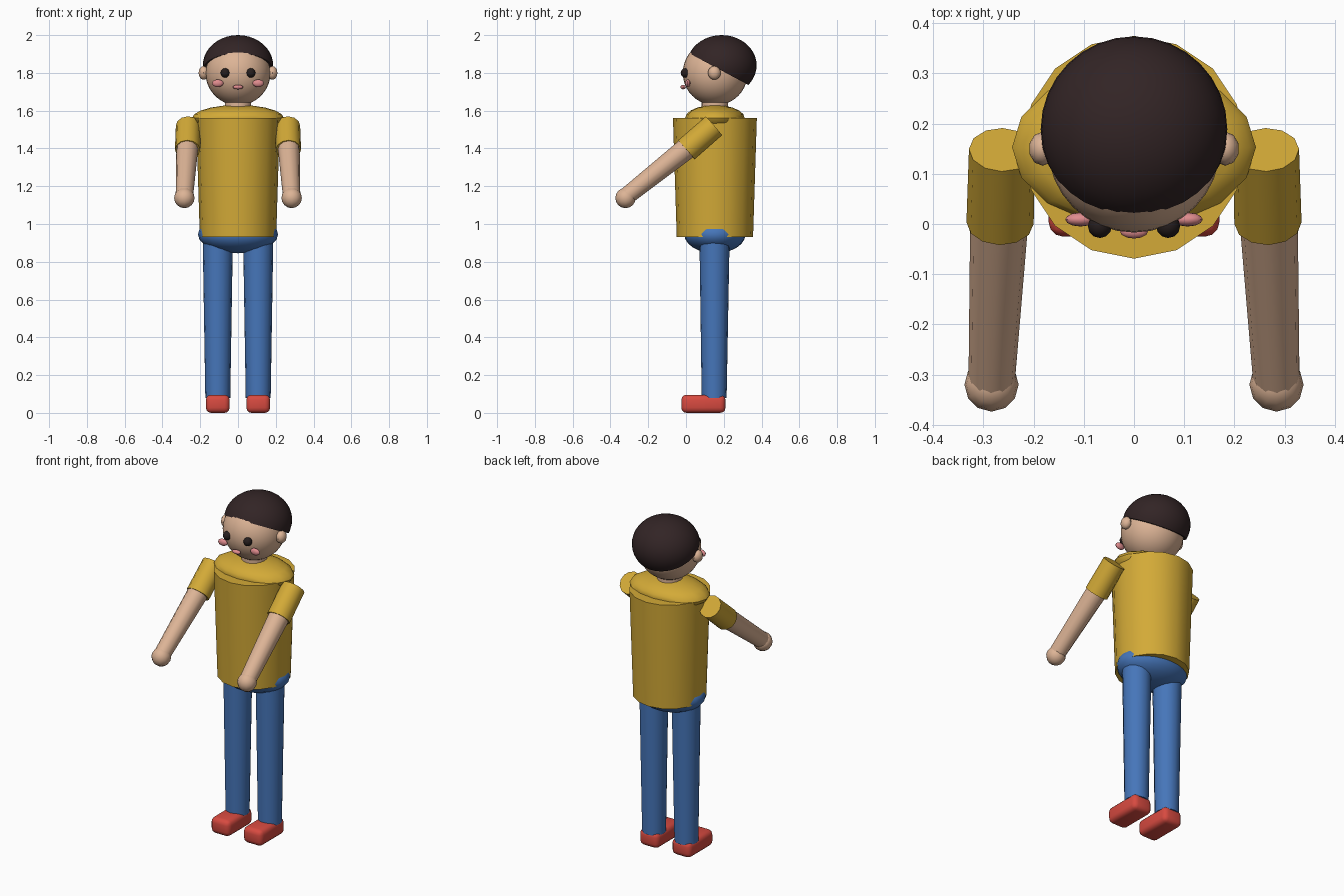
import bpy, bmesh, math
from mathutils import Vector

cube = bpy.data.objects.get("Cube")
if cube:
    bpy.data.objects.remove(cube, do_unlink=True)


def lin(c):
    c /= 255
    return c / 12.92 if c <= 0.04045 else ((c + 0.055) / 1.055) ** 2.4


def material(name, r, g, b):
    m = bpy.data.materials.new(name)
    col = (lin(r), lin(g), lin(b), 1)
    m.use_nodes = True
    m.diffuse_color = col
    bsdf = m.node_tree.nodes["Principled BSDF"]
    bsdf.inputs["Base Color"].default_value = col
    bsdf.inputs["Roughness"].default_value = 0.8
    return m


SKIN = material("skin", 221, 180, 150)
SHIRT = material("mustard shirt", 211, 170, 55)
DENIM = material("blue trousers", 70, 118, 186)
RED = material("red shoes", 215, 74, 64)
HAIR = material("dark brown hair", 50, 36, 37)
EYE = material("eye black", 38, 30, 30)
PINK = material("pink", 224, 140, 142)


def finish(name, bm, mat, angle=40):
    bmesh.ops.recalc_face_normals(bm, faces=bm.faces)
    me = bpy.data.meshes.new(name)
    bm.to_mesh(me)
    bm.free()
    me.materials.append(mat)
    ob = bpy.data.objects.new(name, me)
    bpy.context.collection.objects.link(ob)
    bpy.ops.object.select_all(action='DESELECT')
    bpy.context.view_layer.objects.active = ob
    ob.select_set(True)
    bpy.ops.object.shade_smooth_by_angle(angle=math.radians(angle))
    return ob


def ellipsoid(name, centre, radii, mat, seg=16, rings=10, cut=None):
    """Scaled sphere; cut = (point, normal) keeps only the side the normal points to."""
    bm = bmesh.new()
    bmesh.ops.create_uvsphere(bm, u_segments=seg, v_segments=rings, radius=1)
    bmesh.ops.scale(bm, vec=radii, verts=bm.verts)
    bmesh.ops.translate(bm, vec=centre, verts=bm.verts)
    if cut:
        bmesh.ops.bisect_plane(bm, geom=bm.verts[:] + bm.edges[:] + bm.faces[:],
                               plane_co=cut[0], plane_no=cut[1], clear_inner=True)
        bmesh.ops.holes_fill(bm, edges=[e for e in bm.edges if e.is_boundary], sides=0)
    return finish(name, bm, mat)


def tube(name, a, b, ra, rb, mat, seg=16):
    """Tapered cylinder from point a (radius ra) to point b (radius rb)."""
    a, b = Vector(a), Vector(b)
    d = b - a
    bm = bmesh.new()
    bmesh.ops.create_cone(bm, cap_ends=True, segments=seg, radius1=ra, radius2=rb, depth=d.length)
    bmesh.ops.transform(bm, matrix=d.to_track_quat('Z', 'Y').to_matrix().to_4x4(), verts=bm.verts)
    bmesh.ops.translate(bm, vec=(a + b) / 2, verts=bm.verts)
    return finish(name, bm, mat)


def rounded_box(name, centre, size, bevel, mat):
    bm = bmesh.new()
    bmesh.ops.create_cube(bm, size=1)
    bmesh.ops.scale(bm, vec=size, verts=bm.verts)
    bmesh.ops.bevel(bm, geom=bm.edges[:], offset=bevel, segments=3, profile=0.5, affect='EDGES')
    bmesh.ops.translate(bm, vec=centre, verts=bm.verts)
    return finish(name, bm, mat)


Y = 0.153  # body axis

# Torso
tube("shirt_body", (0, Y, 0.93), (0, Y, 1.56), 0.202, 0.222, SHIRT)
ellipsoid("shirt_shoulders", (0, Y, 1.56), (0.243, 0.158, 0.07), SHIRT)
ellipsoid("hips", (0, Y, 0.945), (0.212, 0.162, 0.1), DENIM, 24, 12)

# Head and hair
tube("neck", (0, Y, 1.56), (0, Y, 1.68), 0.07, 0.07, SKIN)
ellipsoid("head", (0, 0.155, 1.80), (0.172, 0.172, 0.172), SKIN, 32, 20)
ellipsoid("hair", (0, 0.189, 1.84), (0.186, 0.185, 0.16), HAIR, 32, 20,
          cut=((0, 0.155, 1.83), (0, 0.47, 0.88)))
ellipsoid("mouth", (0, -0.015, 1.725), (0.028, 0.014, 0.012), PINK, 12, 8)

# Mirrored parts
for s, side in ((1, "left"), (-1, "right")):
    ellipsoid(side + "_eye", (s * 0.068, -0.004, 1.80), (0.024, 0.024, 0.025), EYE, 12, 8)
    ellipsoid(side + "_cheek", (s * 0.107, 0.009, 1.745), (0.03, 0.014, 0.02), PINK, 12, 8)
    ellipsoid(side + "_ear", (s * 0.182, 0.15, 1.80), (0.028, 0.034, 0.036), SKIN, 10, 8)
    # Arm reaching forward
    tube(side + "_sleeve", (s * 0.263, 0.148, 1.52), (s * 0.267, 0.002, 1.393),
         0.066, 0.067, SHIRT, 12)
    tube(side + "_arm", (s * 0.266, 0.06, 1.445), (s * 0.284, -0.32, 1.143),
         0.06, 0.046, SKIN, 12)
    ellipsoid(side + "_hand", (s * 0.284, -0.32, 1.138), (0.054, 0.054, 0.054), SKIN, 12, 8)
    # Leg and shoe
    tube(side + "_leg", (s * 0.107, 0.149, 0.08), (s * 0.107, 0.151, 0.93), 0.066, 0.08, DENIM)
    rounded_box(side + "_shoe", (s * 0.107, 0.092, 0.048), (0.126, 0.234, 0.096), 0.028, RED)
